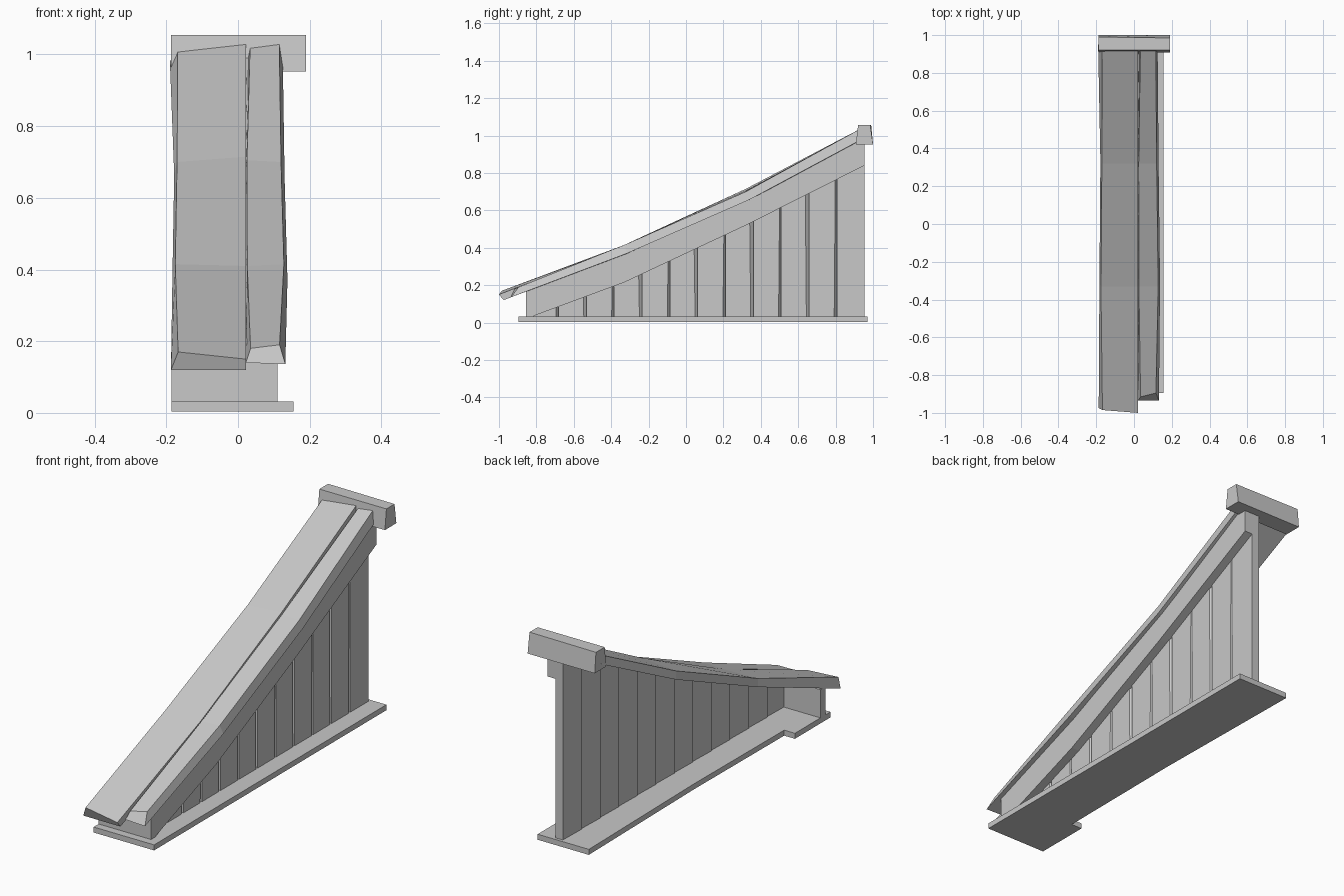
import bpy
import bmesh

cube = bpy.data.objects.get("Cube")
if cube:
    bpy.data.objects.remove(cube, do_unlink=True)

grey = bpy.data.materials.new("weathered_grey")
grey.use_nodes = True
COLOUR = (0.58, 0.58, 0.58, 1)
grey.diffuse_color = COLOUR
grey.node_tree.nodes["Principled BSDF"].inputs["Base Color"].default_value = COLOUR


def loft(name, sections):
    """Skin a closed solid through matching rings of points."""
    bm = bmesh.new()
    rings = [[bm.verts.new(p) for p in ring] for ring in sections]
    bm.faces.new(rings[0])
    bm.faces.new(rings[-1])
    n = len(rings[0])
    for a, b in zip(rings, rings[1:]):
        for i in range(n):
            j = (i + 1) % n
            bm.faces.new((a[i], a[j], b[j], b[i]))
    bmesh.ops.recalc_face_normals(bm, faces=bm.faces)
    mesh = bpy.data.meshes.new(name)
    bm.to_mesh(mesh)
    bm.free()
    mesh.materials.append(grey)
    bpy.context.collection.objects.link(bpy.data.objects.new(name, mesh))


def slab(name, outline, z0, z1):
    loft(name, [[(x, y, z) for x, y in outline] for z in (z0, z1)])


def curve_z(points, y):
    """Height along a polyline of (y, z) points, extended past its ends."""
    for (y0, z0), (y1, z1) in zip(points, points[1:]):
        if y <= y1:
            break
    return z0 + (z1 - z0) * (y - y0) / (y1 - y0)


# Sagging roof line and lower edge of the side beam
ROOF = [(-0.98, 0.165), (-0.33, 0.415), (0.32, 0.715), (0.95, 1.04)]
BEAM_LOW = [(-0.83, 0.03), (-0.33, 0.215), (0.32, 0.52), (0.955, 0.84)]

# Base plate, wider at the front end
slab("base_plate", [(-0.185, -0.895), (0.155, -0.895), (0.155, 0.97), (-0.133, 0.97),
                    (-0.12, 0.1), (-0.125, -0.61), (-0.185, -0.61)], 0.004, 0.032)

# Front board across the low end
slab("front_board", [(-0.185, -0.855), (0.11, -0.855), (0.11, -0.815), (-0.185, -0.815)],
     0.03, 0.175)


# Roof planks with slanted outer edges, bent in three segments.
# Row: y of left, right and underside; z of left, right; thickness; x of four edges
def roof_plank(name, rows):
    loft(name, [[(low_l, y_low, zl - t), (top_l, yl, zl), (top_r, yr, zr),
                 (low_r, y_low, zr - t_r)]
                for yl, yr, y_low, zl, zr, t, t_r, low_l, top_l, top_r, low_r in rows])


roof_plank("wide_roof_plank", [
    (-0.985, -1.0, -0.975, 0.17, 0.15, 0.05, 0.03, -0.187, -0.167, 0.022, 0.022),
    (-0.33, -0.33, -0.315, 0.415, 0.41, 0.036, 0.036, -0.183, -0.175, 0.022, 0.022),
    (0.32, 0.32, 0.335, 0.70, 0.715, 0.036, 0.036, -0.178, -0.17, 0.022, 0.022),
    (0.94, 0.94, 0.95, 1.02, 1.04, 0.04, 0.04, -0.19, -0.168, 0.022, 0.022)])
roof_plank("narrow_roof_plank", [
    (-0.915, -0.895, -0.935, 0.18, 0.19, 0.04, 0.054, 0.022, 0.035, 0.116, 0.132),
    (-0.33, -0.33, -0.315, 0.41, 0.415, 0.045, 0.045, 0.02, 0.026, 0.128, 0.138),
    (0.32, 0.32, 0.335, 0.705, 0.70, 0.045, 0.045, 0.02, 0.025, 0.12, 0.13),
    (0.94, 0.94, 0.95, 1.03, 1.04, 0.055, 0.055, 0.022, 0.034, 0.115, 0.125)])

# Side beam following the roof line
rings = []
for y in (-0.855, -0.825, -0.33, 0.32, 0.955):
    top = curve_z(ROOF, y) - 0.035
    low = max(0.03, curve_z(BEAM_LOW, y))
    rings.append([(0.06, y, low), (0.06, y, top), (0.11, y, top), (0.11, y, low)])
loft("side_beam", rings)

# Wall of upright boards, each with a chamfered rear edge beside the next one
COUNT = 12
FIRST, LAST = -0.83, 0.955
step = (LAST - FIRST) / COUNT
for i in range(COUNT):
    y0 = FIRST + i * step
    y1 = y0 + step
    depth = 0.014 if i < COUNT - 1 else 0
    # alternate boards lean a little so the grooves taper
    lean = 0.007 * (-1) ** i
    outline = [(0.02, y0, 0), (0.024, y1, 0), (0.066 - depth, y1, 0),
               (0.066, y1 - 0.014, lean), (0.066, y0, 0)]
    rings = [[(x, y, 0.03) for x, y, shift in outline],
             [(x, y + shift, curve_z(ROOF, y + shift) - 0.03) for x, y, shift in outline]]
    loft("wall_board_%02d" % (i + 1), rings)

# Ridge cap, tapering upward
slab_low = [(-0.187, 0.908), (0.19, 0.908), (0.19, 1.0), (-0.187, 1.0)]
slab_top = [(-0.187, 0.92), (0.19, 0.92), (0.19, 0.985), (-0.187, 0.99)]
loft("ridge_cap", [[(x, y, 0.952) for x, y in slab_low],
                   [(x, y, 1.055) for x, y in slab_top]])
